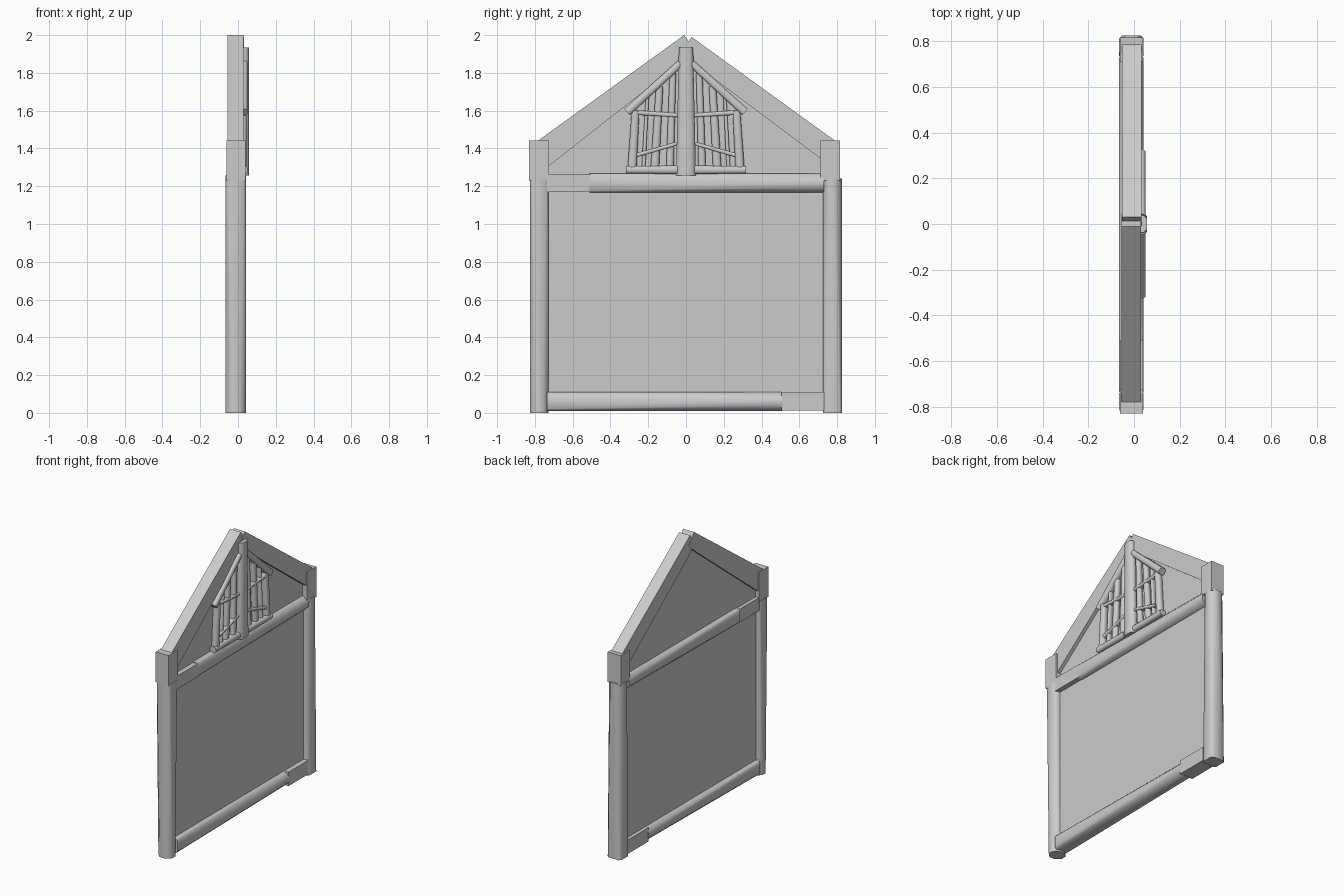
import bpy
import bmesh
import math
from mathutils import Vector

cube = bpy.data.objects.get("Cube")
if cube:
    bpy.data.objects.remove(cube, do_unlink=True)

grey = bpy.data.materials.new("plain_grey")
grey.use_nodes = True
grey.diffuse_color = (0.6, 0.6, 0.6, 1)
grey.node_tree.nodes["Principled BSDF"].inputs["Base Color"].default_value = (0.6, 0.6, 0.6, 1)


def finish(name, bm, smooth=None):
    bmesh.ops.recalc_face_normals(bm, faces=bm.faces)
    mesh = bpy.data.meshes.new(name)
    bm.to_mesh(mesh)
    bm.free()
    mesh.materials.append(grey)
    ob = bpy.data.objects.new(name, mesh)
    bpy.context.collection.objects.link(ob)
    if smooth:
        bpy.ops.object.select_all(action='DESELECT')
        ob.select_set(True)
        bpy.context.view_layer.objects.active = ob
        bpy.ops.object.shade_smooth_by_angle(angle=math.radians(smooth))
    return ob


def slab(name, outline, x0, x1):
    """Extrude a (y, z) outline from x0 to x1."""
    bm = bmesh.new()
    face = bm.faces.new([bm.verts.new((x0, y, z)) for y, z in outline])
    new = bmesh.ops.extrude_face_region(bm, geom=[face])["geom"]
    bmesh.ops.translate(bm, vec=(x1 - x0, 0, 0),
                        verts=[v for v in new if isinstance(v, bmesh.types.BMVert)])
    return finish(name, bm)


def timber(name, start, end, widths, xs, chamfers):
    """Chamfered bar between two (y, z) points, with a width and chamfer per end."""
    bm = bmesh.new()
    a, b = Vector((0, *start)), Vector((0, *end))
    side = Vector((1, 0, 0)).cross((b - a).normalized())
    mid, half = (xs[0] + xs[1]) / 2, (xs[1] - xs[0]) / 2
    rings = []
    for p, w, c in zip((a, b), widths, chamfers):
        h = w / 2
        section = [(half, h - c), (half - c, h), (c - half, h), (-half, h - c),
                   (-half, c - h), (c - half, -h), (half - c, -h), (half, c - h)]
        rings.append([bm.verts.new(p + Vector((mid + u, 0, 0)) + side * v) for u, v in section])
    bm.faces.new(rings[0])
    bm.faces.new(rings[1])
    for i in range(8):
        j = (i + 1) % 8
        bm.faces.new((rings[0][i], rings[0][j], rings[1][j], rings[1][i]))
    return finish(name, bm, 50)


def box(name, y0, y1, z0, z1, x0, x1):
    return slab(name, [(y0, z0), (y1, z0), (y1, z1), (y0, z1)], x0, x1)


DEPTH = (-0.065, 0.042)

# Wall and gable infill
slab("wall_panel", [(-0.76, 0.04), (0.76, 0.04), (0.76, 1.4), (0, 1.93), (-0.76, 1.4)], -0.035, 0.005)

# Corner posts and the blocks that cap them
timber("right_post", (-0.777, 0), (-0.777, 1.235), (0.097, 0.097), DEPTH, (0.03, 0.012))
timber("left_post", (0.775, 0), (0.775, 1.24), (0.1, 0.1), DEPTH, (0.012, 0.028))
box("right_cap_block", -0.83, -0.725, 1.23, 1.443, -0.062, 0.04)
box("left_cap_block", 0.712, 0.816, 1.23, 1.443, -0.062, 0.04)

# Cross beams, each with a squared joint at one end
timber("upper_beam", (-0.51, 1.217), (0.73, 1.217), (0.103, 0.103), DEPTH, (0.012, 0.03))
timber("lower_beam", (-0.735, 0.06), (0.51, 0.06), (0.1, 0.1), DEPTH, (0.012, 0.03))
box("upper_beam_joint", -0.735, -0.505, 1.17, 1.263, -0.06, 0.04)
box("lower_beam_joint", 0.505, 0.73, 0.012, 0.11, -0.06, 0.04)

# Rafters
slab("right_rafter", [(-0.785, 1.44), (-0.01, 2.0), (0.045, 1.92), (-0.04, 1.845), (-0.735, 1.3)], -0.055, 0.03)
slab("left_rafter", [(0.79, 1.44), (0.03, 1.99), (-0.02, 1.92), (0.04, 1.85), (0.735, 1.33)], -0.053, 0.032)

# Gable window: centre post, sills, side posts and sloping heads
timber("window_centre_post", (0.0, 1.258), (0.0, 1.935), (0.105, 0.075), (0.0, 0.058), (0.02, 0.015))
for label, s in (("right", -1), ("left", 1)):
    parts = [
        ("sill", (0.045, 1.287), (0.318, 1.287), 0.045, 0.05),
        ("side_post", (0.285, 1.3), (0.267, 1.6), 0.048, 0.045),
        ("head", (0.312, 1.592), (0.03, 1.85), 0.045, 0.05),
        ("lower_bar", (0.26, 1.365), (0.05, 1.425), 0.022, 0.042),
        ("upper_bar", (0.26, 1.59), (0.04, 1.575), 0.025, 0.042),
        ("outer_slat", (0.225, 1.3), (0.205, 1.67), 0.02, 0.036),
        ("middle_slat", (0.165, 1.3), (0.14, 1.73), 0.045, 0.038),
        ("inner_slat", (0.085, 1.3), (0.07, 1.8), 0.04, 0.038),
    ]
    for part, p, q, w, front in parts:
        timber(f"{label}_window_{part}", (s * p[0], p[1]), (s * q[0], q[1]),
               (w, w * 0.85), (0.0, front), (w * 0.25, w * 0.2))
